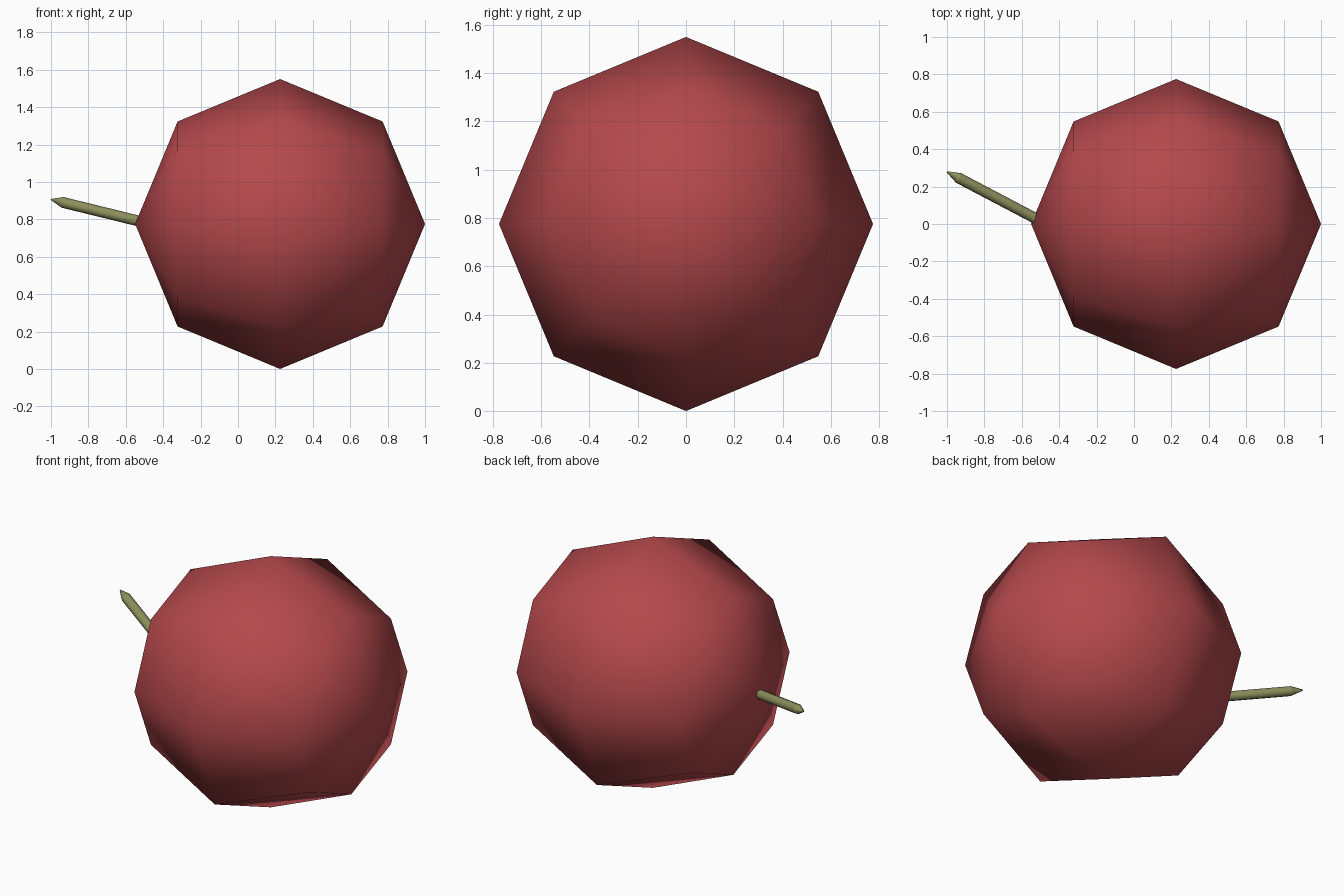
import bpy, math
from mathutils import Vector

if "Cube" in bpy.data.objects:
    bpy.data.objects.remove(bpy.data.objects["Cube"])

def material(name, rgb):
    m = bpy.data.materials.new(name)
    m.diffuse_color = (*rgb, 1)
    m.use_nodes = True
    m.node_tree.nodes["Principled BSDF"].inputs["Base Color"].default_value = m.diffuse_color
    return m

def finish(name, mat):
    ob = bpy.context.object
    ob.name = name
    ob.data.materials.append(mat)
    bpy.ops.object.transform_apply(location=True, rotation=True, scale=True)
    return ob

red = material("berry red", (0.46, 0.066, 0.073))
olive = material("stem olive", (0.27, 0.28, 0.11))

# Fruit: coarse sphere whose poles lie along x
bpy.ops.mesh.primitive_uv_sphere_add(segments=8, ring_count=4, radius=0.775,
                                     location=(0.225, 0, 0.775),
                                     rotation=(0, math.pi / 2, 0))
finish("fruit", red)
bpy.ops.object.shade_smooth()

# Stem: slim rod from inside the fruit, with a pointed end
base = Vector((-0.47, 0, 0.776))
tip = Vector((-1.0, 0.279, 0.906))
axis = (tip - base).normalized()
shoulder = tip - axis * 0.072

def taper(name, a, b, r1, r2):
    bpy.ops.mesh.primitive_cone_add(vertices=8, radius1=r1, radius2=r2,
                                    depth=(b - a).length, location=(a + b) / 2,
                                    rotation=(b - a).to_track_quat('Z', 'Y').to_euler())
    finish(name, olive)
    bpy.ops.object.shade_smooth_by_angle(angle=math.radians(50))

taper("stem", base, shoulder, 0.029, 0.029)
taper("stem_tip", shoulder, tip, 0.029, 0.003)
